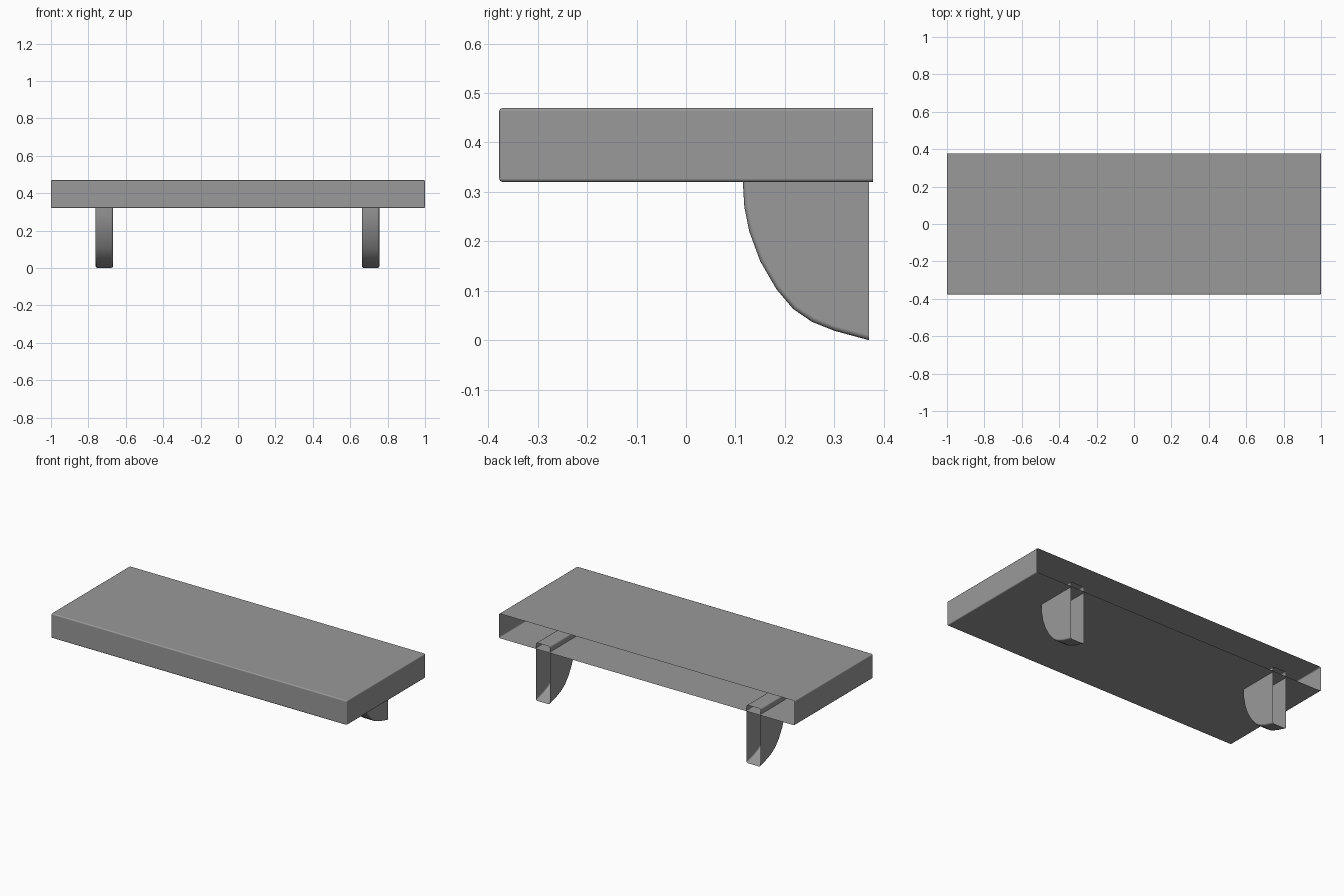
import bpy, bmesh, math

if "Cube" in bpy.data.objects:
    bpy.data.objects.remove(bpy.data.objects["Cube"])

# dark grey finish
grey = bpy.data.materials.new("dark_grey")
grey.diffuse_color = (0.32, 0.32, 0.32, 1)
grey.use_nodes = True
grey.node_tree.nodes["Principled BSDF"].inputs["Base Color"].default_value = grey.diffuse_color


def open_back_prism(name, outline, x0, x1, back_y, bevel, segments):
    """Extrude a (y, z) outline along x, leave the back open, round the edges."""
    bm = bmesh.new()
    face = bm.faces.new([bm.verts.new((x0, y, z)) for y, z in outline])
    ext = bmesh.ops.extrude_face_region(bm, geom=[face], use_keep_orig=True)
    for v in ext["geom"]:
        if isinstance(v, bmesh.types.BMVert):
            v.co.x = x1
    bmesh.ops.recalc_face_normals(bm, faces=bm.faces[:])
    # open back
    back = [f for f in bm.faces if all(abs(v.co.y - back_y) < 1e-5 for v in f.verts)]
    bmesh.ops.delete(bm, geom=back, context='FACES')
    # round the sharp edges only
    sharp = [e for e in bm.edges
             if len(e.link_faces) == 2 and e.calc_face_angle() > math.radians(50)]
    bmesh.ops.bevel(bm, geom=sharp, offset=bevel, segments=segments,
                    profile=0.5, affect='EDGES', clamp_overlap=True)
    me = bpy.data.meshes.new(name)
    bm.to_mesh(me)
    bm.free()
    me.materials.append(grey)
    ob = bpy.data.objects.new(name, me)
    bpy.context.collection.objects.link(ob)
    bpy.ops.object.select_all(action='DESELECT')
    ob.select_set(True)
    bpy.context.view_layer.objects.active = ob
    bpy.ops.object.shade_smooth_by_angle(angle=math.radians(50))
    # keep the large faces evenly shaded beside the rounded edges
    wn = ob.modifiers.new("flat_faces", 'WEIGHTED_NORMAL')
    wn.keep_sharp = True
    wn.weight = 100
    return ob


# shelf board, hollow with an open back
Y = 0.378
open_back_prism("shelf_board", [(-Y, 0.32), (Y, 0.32), (Y, 0.47), (-Y, 0.47)],
                -1, 1, Y, 0.007, 2)

# curved brackets, poking slightly into the hollow board
curve = [(0.37, 0.355), (0.115, 0.355), (0.115, 0.32), (0.118, 0.27), (0.128, 0.22),
         (0.15, 0.16), (0.183, 0.103), (0.217, 0.063), (0.255, 0.037),
         (0.30, 0.019), (0.37, 0.0)]
for side, cx in (("left", -0.715), ("right", 0.709)):
    open_back_prism("bracket_" + side, curve, cx - 0.047, cx + 0.047, 0.37, 0.01, 2)
